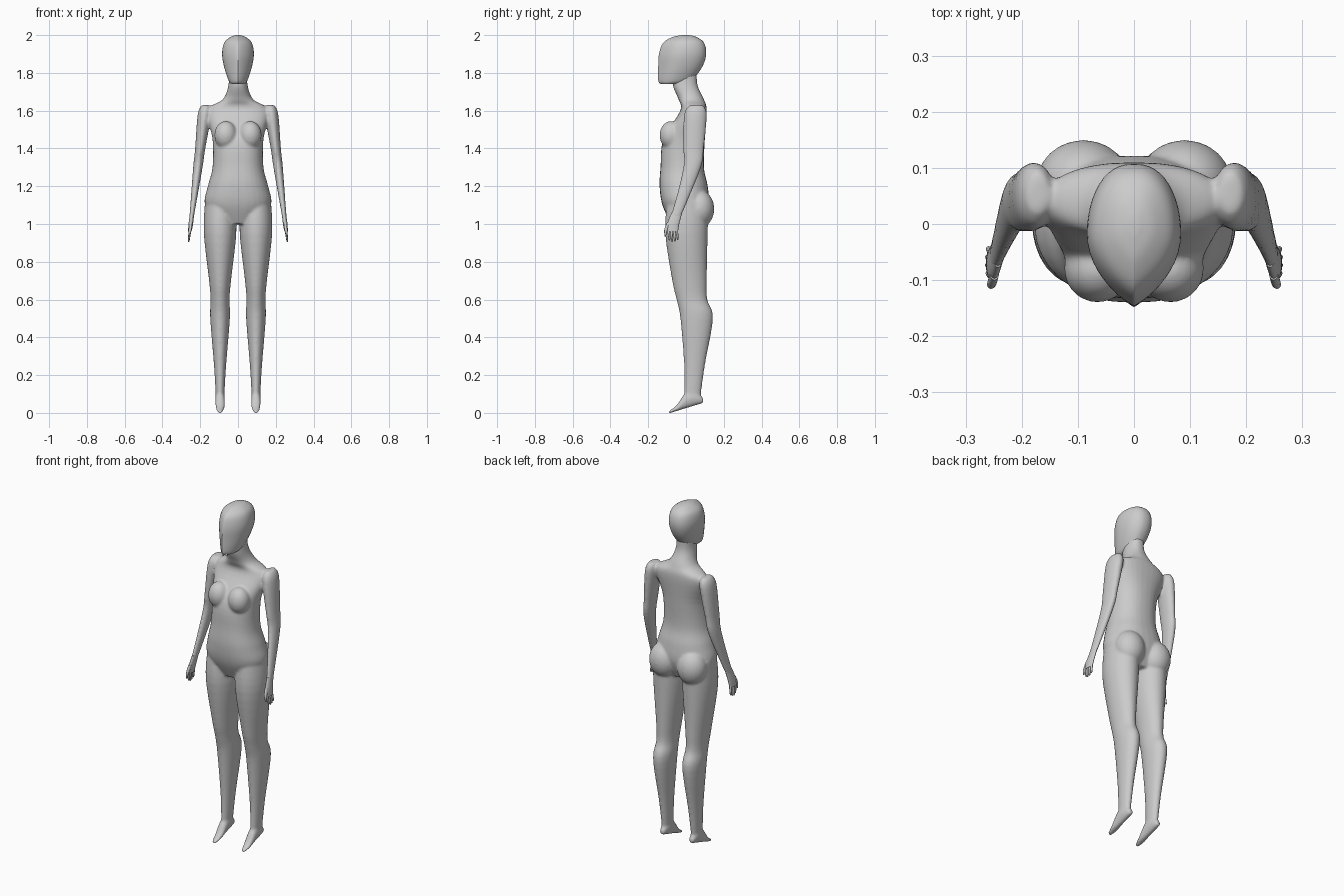
import bpy, bmesh, math
from mathutils import Vector

cube = bpy.data.objects.get("Cube")
if cube:
    bpy.data.objects.remove(cube, do_unlink=True)

grey = bpy.data.materials.new("plain grey")
grey.use_nodes = True
colour = (.6, .6, .6, 1)
grey.diffuse_color = colour
grey.node_tree.nodes["Principled BSDF"].inputs["Base Color"].default_value = colour


def smooth_path(sections, steps):
    """Add in-between sections on a smooth curve through the given ones."""
    points = [Vector(section) for section in sections]
    last = len(points) - 1
    path = []
    for i in range(last):
        start, end = points[i], points[i + 1]
        leave = (end - points[max(i - 1, 0)]) / 2
        arrive = (points[min(i + 2, last)] - start) / 2
        chord = end - start
        for k in range(steps):
            t = k / steps
            u = 1 - t
            path.append(start + chord * t + t * u * (u * (leave - chord) - t * (arrive - chord)))
    return path + [points[last]]


def loft(bm, sections, centre, along="z", front=1, back=1, steps=5, count=32):
    """Skin sections of (position, half width, low edge, high edge)."""
    rings = []
    for position, half, low, high in smooth_path(sections, steps):
        ring = []
        for i in range(count):
            angle = math.tau * i / count
            across, depth = math.cos(angle), math.sin(angle)
            power = front if depth < 0 else back
            x = centre(position) + half * math.copysign(abs(across) ** power, across)
            d = (low + high + depth * (high - low)) / 2
            ring.append(bm.verts.new((x, d, position) if along == "z" else (x, position, d)))
        rings.append(ring)
    for lower, upper in zip(rings, rings[1:]):
        for i in range(count):
            bm.faces.new((lower[i - 1], lower[i], upper[i], upper[i - 1]))
    bm.faces.new(rings[0])
    bm.faces.new(rings[-1])


def ellipsoid(bm, centre, radii):
    ball = bmesh.ops.create_uvsphere(bm, u_segments=24, v_segments=16, radius=1)["verts"]
    bmesh.ops.scale(bm, verts=ball, vec=radii)
    bmesh.ops.translate(bm, verts=ball, vec=centre)


def finish(bm, name):
    bmesh.ops.recalc_face_normals(bm, faces=bm.faces)
    mesh = bpy.data.meshes.new(name)
    bm.to_mesh(mesh)
    bm.free()
    mesh.materials.append(grey)
    obj = bpy.data.objects.new(name, mesh)
    bpy.context.collection.objects.link(obj)
    bpy.ops.object.select_all(action="DESELECT")
    obj.select_set(True)
    bpy.context.view_layer.objects.active = obj
    bpy.ops.object.shade_smooth_by_angle(angle=math.radians(45))
    return obj


def midline(position):
    return 0


# Torso and neck, bottom to top
body = bmesh.new()
loft(body, [
    (1, .1, -.08, .08), (1.1, .175, -.125, .12), (1.2, .16, -.14, .115),
    (1.3, .135, -.135, .095), (1.45, .135, -.12, .1), (1.6, .165, -.03, .11),
    (1.66, .08, -.04, .095), (1.74, .05, -.07, .06), (1.84, .045, -.06, .06),
], midline, front=.8, back=.85)

# Head with a keeled face, chin to crown
head = bmesh.new()
loft(head, [
    (1.742, .035, -.135, -.02), (1.76, .05, -.147, .03), (1.83, .073, -.147, .085),
    (1.9, .084, -.143, .107), (1.96, .073, -.12, .095), (1.99, .04, -.07, .055),
    (2, .01, -.02, .015),
], midline, front=1.7, back=.85, count=48)
finish(head, "head")

for side, name in ((1, "left_hand"), (-1, "right_hand")):
    def leg_line(position):
        return side * .095

    def arm_line(height):
        return side * (.25 - (height - 1) / 8)

    # Leg, hip to ankle
    loft(body, [
        (1.12, .08, -.1, .12), (.95, .086, -.11, .115), (.7, .058, -.073, .11),
        (.6, .05, -.05, .113), (.5, .052, -.03, .143), (.25, .032, -.01, .1),
        (.08, .022, -.01, .077),
    ], leg_line)

    # Foot with a sloping sole, heel to toe
    foot = [(.09, .014, .08), (.05, .024, .12), (0, .025, .11), (-.05, .023, .04), (-.09, .013, .012)]
    loft(body, [(y, half, (y + .08) * .3, top) for y, half, top in foot], leg_line, along="y")

    # Arm, shoulder to wrist
    loft(body, [
        (1.63, .02, .02, .09), (1.58, .036, -.01, .11), (1.4, .027, -.014, .095),
        (1.3, .025, -.014, .08), (1.1, .015, -.064, 0), (1.03, .012, -.09, -.03),
    ], arm_line)

    # Buttock and breast
    ellipsoid(body, (side * .09, .07, 1.08), (.085, .08, .1))
    ellipsoid(body, (side * .065, -.08, 1.47), (.06, .06, .075))

    # Palm, four fingers and thumb
    hand = bmesh.new()
    loft(hand, [(1.06, .011, -.077, -.02), (1, .012, -.1, -.036), (.96, .009, -.1, -.042)], arm_line)
    for finger in range(4):
        y = -.093 + finger * .0145
        tip = .903 + abs(finger - 1.3) * .008
        loft(hand, [(.97, .007, y - .007, y + .007), (tip + .01, .005, y, y + .01),
                    (tip, .002, y + .003, y + .008)], arm_line, count=12)
    loft(hand, [(1.01, .008, -.1, -.08), (.97, .008, -.115, -.097), (.935, .003, -.113, -.106)],
         arm_line, count=12)
    finish(hand, name)

# Fuse torso, limbs and feet into one soft skin
skin = finish(body, "body")
fuse = skin.modifiers.new("fuse", "REMESH")
fuse.mode = "VOXEL"
fuse.voxel_size = .006
fuse.use_smooth_shade = True
soften = skin.modifiers.new("soften", "SMOOTH")
soften.iterations = 12
